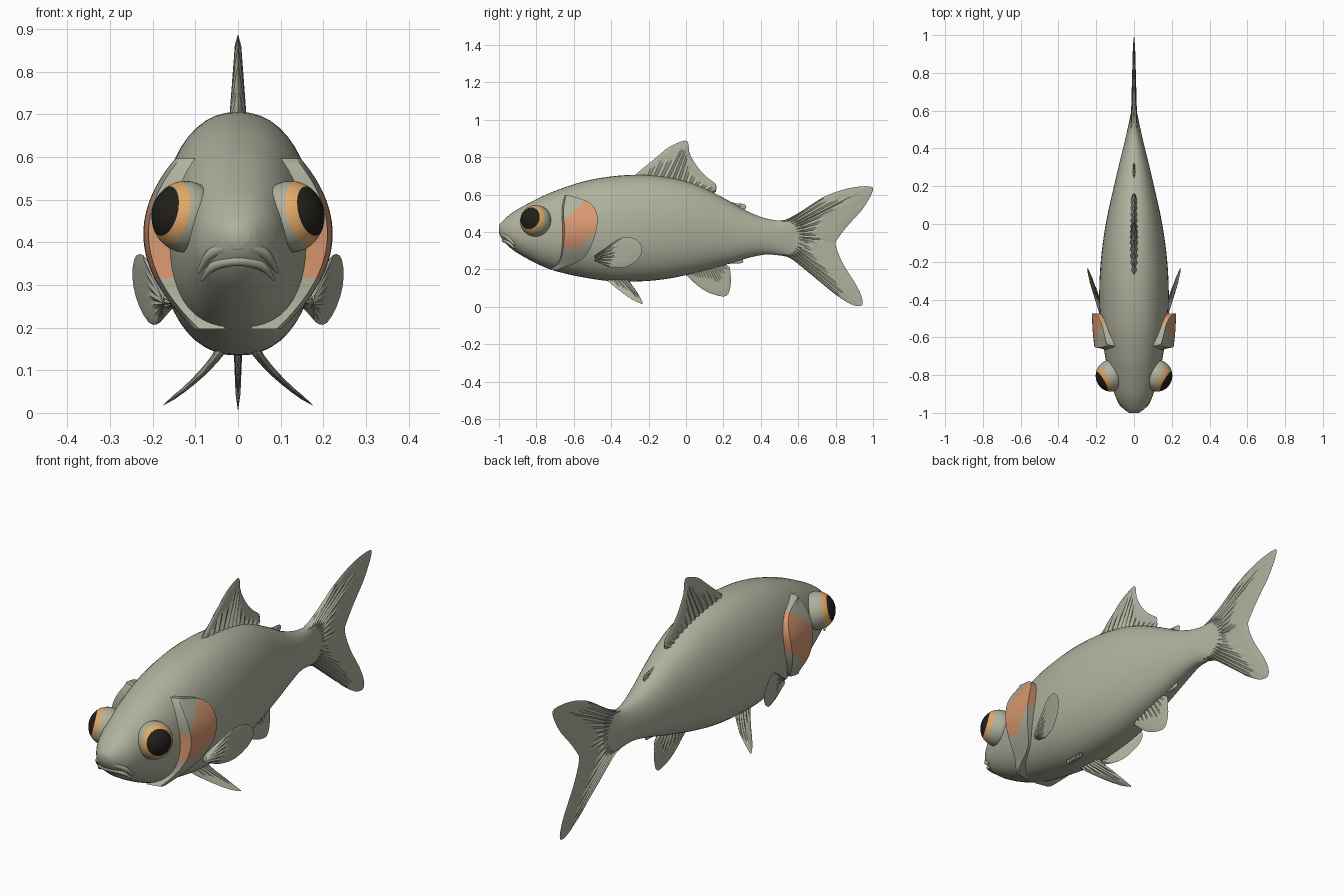
import bpy, bmesh, math
from mathutils import Vector

if "Cube" in bpy.data.objects:
    bpy.data.objects.remove(bpy.data.objects["Cube"])


def material(name, rgb):
    m = bpy.data.materials.new(name)
    m.diffuse_color = (*rgb, 1)
    m.use_nodes = True
    m.node_tree.nodes["Principled BSDF"].inputs["Base Color"].default_value = m.diffuse_color
    return m


GREY = material("olive_grey", (0.43, 0.44, 0.34))
ORANGE = material("gill_orange", (0.70, 0.32, 0.17))
AMBER = material("eye_amber", (0.76, 0.40, 0.14))
BLACK = material("pupil_black", (0.015, 0.014, 0.010))


def spline(pts, n):
    """n + 1 Catmull-Rom samples through the points."""
    p = [Vector(q) for q in pts]
    p = [2 * p[0] - p[1]] + p + [2 * p[-1] - p[-2]]
    out = []
    for i in range(n + 1):
        f = i / n * (len(pts) - 1)
        k = min(int(f), len(pts) - 2)
        t = f - k
        a, b, c, d = p[k:k + 4]
        out.append(0.5 * (2 * b + (c - a) * t + (2 * a - 5 * b + 4 * c - d) * t * t
                          + (3 * b - a - 3 * c + d) * t ** 3))
    return out


def finish(name, bm, mats, angle=40):
    bmesh.ops.remove_doubles(bm, verts=bm.verts, dist=1e-5)
    bmesh.ops.recalc_face_normals(bm, faces=bm.faces)
    me = bpy.data.meshes.new(name)
    bm.to_mesh(me)
    bm.free()
    ob = bpy.data.objects.new(name, me)
    bpy.context.collection.objects.link(ob)
    for m in mats:
        me.materials.append(m)
    bpy.ops.object.select_all(action='DESELECT')
    ob.select_set(True)
    bpy.context.view_layer.objects.active = ob
    bpy.ops.object.shade_smooth_by_angle(angle=math.radians(angle))
    return ob


def grid(bm, rows, closed=False):
    vs = [[bm.verts.new(c) for c in r] for r in rows]
    m = len(vs[0])
    for a, b in zip(vs, vs[1:]):
        for j in range(m if closed else m - 1):
            k = (j + 1) % m
            bm.faces.new((a[j], a[k], b[k], b[j]))
    return vs


# Body: stations of (y, top, bottom, half width)
stations = [(-1.0, .435, .395, .025), (-.985, .455, .365, .048), (-.95, .487, .325, .078),
            (-.9, .522, .287, .103), (-.8, .575, .232, .132), (-.7, .62, .192, .153),
            (-.55, .67, .158, .175), (-.4, .697, .137, .184), (-.25, .706, .136, .180),
            (-.1, .693, .150, .165), (.05, .655, .182, .140), (.2, .583, .222, .106),
            (.32, .515, .258, .078), (.42, .475, .279, .053), (.5, .462, .275, .035),
            (.57, .475, .262, .020), (.63, .490, .255, .010)]
bm = bmesh.new()
rows = []
for y, top, bot, w in spline(stations, 80):
    zc, h = bot + (top - bot) * .48, (top - bot) / 2
    ring = []
    for i in range(48):
        a = math.tau * i / 48
        c, s = math.cos(a), math.sin(a)
        x = w * math.copysign(abs(c) ** .9, c)
        up = (top - zc) if s > 0 else (zc - bot)
        ring.append((x, y, zc + up * math.copysign(abs(s) ** .93, s)))
    rows.append(ring)
vs = grid(bm, rows, True)
bm.faces.new(vs[0])
bm.faces.new(vs[-1])
finish("body", bm, [GREY], 60)


# Lips: tapered tubes arching around the snout
def lip(name, pts, r):
    bm = bmesh.new()
    path = spline(pts, 24)
    rows = []
    for i, p in enumerate(path):
        t = (path[min(i + 1, 24)] - path[max(i - 1, 0)]).normalized()
        side = t.cross(Vector((0, 0, 1))).normalized()
        up = side.cross(t)
        rad = r * (.25 + .75 * math.sin(math.pi * i / 24))
        rows.append([p + rad * (side * math.cos(a) + up * math.sin(a))
                     for a in [math.tau * k / 10 for k in range(10)]])
    vs = grid(bm, rows, True)
    bm.faces.new(vs[0])
    bm.faces.new(vs[-1])
    finish(name, bm, [GREY], 60)


lip("upper_lip", [(-.093, -.915, .33), (-.06, -.957, .375), (0, -.982, .393),
                  (.06, -.957, .375), (.093, -.915, .33)], .017)
lip("lower_lip", [(-.085, -.915, .312), (-.055, -.95, .345), (0, -.972, .358),
                  (.055, -.95, .345), (.085, -.915, .312)], .014)


# Fins: pleated sheets, ribs fanning from a base line to an outline
def fin(name, base, tip, n, t, place=lambda y, z, o: (o, y, z)):
    bm = bmesh.new()
    b, e, m = spline(base, n), spline(tip, n), 8
    for side in (1, -1):
        rows = []
        for i in range(n + 1):
            row = []
            for j in range(m + 1):
                f = j / m
                q = b[i].lerp(e[i], f)
                o = t * (1 - .75 * f) * (1 if i % 2 else .5)
                if i in (0, n) or j == m:
                    o = 0
                row.append(place(q.x, q.y, side * o))
            rows.append(row)
        grid(bm, rows)
    finish(name, bm, [GREY], 35)


fin("dorsal_fin", [(-.27, .68), (-.05, .66), (.13, .60)],
    [(-.28, .70), (-.17, .79), (-.09, .855), (-.01, .888), (.012, .875), (.02, .82),
     (.06, .75), (.11, .695), (.16, .655), (.16, .615)], 26, .022)
fin("rear_dorsal_fin", [(.19, .55), (.28, .51)],
    [(.2, .575), (.26, .555), (.31, .55), (.322, .53), (.30, .505)], 10, .012)
fin("tail_fin", [(.5, .455), (.55, .37), (.5, .28)],
    [(.57, .478), (.64, .525), (.74, .59), (.86, .632), (.97, .645), (1.0, .625),
     (.95, .53), (.87, .44), (.815, .37), (.80, .33), (.84, .23), (.92, .10),
     (.945, .025), (.925, .003), (.86, .025), (.75, .105), (.66, .2), (.57, .262)], 44, .017)
fin("anal_fin", [(.01, .19), (.2, .24)],
    [(0, .17), (.06, .115), (.12, .077), (.19, .056), (.225, .068), (.24, .13), (.235, .21)],
    18, .014)
fin("rear_anal_fin", [(.2, .25), (.28, .28)],
    [(.22, .23), (.27, .232), (.305, .237), (.30, .265)], 8, .010)


# Flap outer surface height
def flap_x(z):
    return .222 - 2.4 * (z - .42) ** 2


flap = [(.197, -.715, -.69), (.25, -.672, -.56), (.33, -.655, -.505), (.42, -.65, -.477),
        (.5, -.655, -.477), (.56, -.65, -.52), (.597, -.64, -.625)]

for s, side in ((1, "right"), (-1, "left")):
    # Paired fins
    def pectoral(y, z, o):
        return (s * (.172 + .3 * (y + .48) + .12 * (z - .3) + o), y - .3 * o, z)

    def pelvic(y, z, o):
        d = .14 - z
        return (s * (.045 + .7 * d + 3 * d * d + .7 * o), y, z + .7 * o)

    fin(side + "_pectoral_fin", [(-.485, .275), (-.485, .245)],
        [(-.46, .29), (-.4, .335), (-.34, .37), (-.275, .365), (-.235, .32), (-.25, .262),
         (-.32, .212), (-.4, .21), (-.46, .235)], 20, .012, pectoral)
    fin(side + "_pelvic_fin", [(-.43, .165), (-.32, .165)],
        [(-.42, .14), (-.36, .09), (-.29, .04), (-.235, .016), (-.235, .03), (-.265, .085),
         (-.31, .14)], 14, .013, pelvic)

    # Gill cover: raised curved plate with orange rim and diagonal orange band
    bm = bmesh.new()
    rows = []
    for z, yf, yr in spline(flap, 36):
        x = flap_x(z)
        row = [(s * (x - .075), yf - .012, z)]
        for k in range(19):
            u = k / 18
            row.append((s * (x - .012 * (1 - u) ** 2), yf + (yr - yf) * u, z))
        row.append((s * (x - .085), yr - .005, z))
        rows.append(row)
    vs = grid(bm, rows)
    bm.faces.new(vs[0])
    bm.faces.new(vs[-1])
    for f in bm.faces:
        c = f.calc_center_median()
        band = (c.z - .42) - (c.y + .56)
        rim = abs(f.normal.x) < .6 and abs(f.normal.y) > .5
        f.material_index = 1 if rim or (-.09 < band < .13 and c.z > .31) else 0
    finish(side + "_gill_cover", bm, [GREY, ORANGE], 35)

    # Eye: sphere with its pole along the gaze, amber ring and black pupil
    bm = bmesh.new()
    bmesh.ops.create_uvsphere(bm, u_segments=40, v_segments=36, radius=.084)
    gaze = Vector((s * .82, -.50, .22)).normalized()
    rot = gaze.to_track_quat('Z', 'Y')
    for v in bm.verts:
        v.co = rot @ v.co
    for f in bm.faces:
        a = math.degrees(f.calc_center_median().angle(gaze))
        f.material_index = 2 if a < 47 else 1 if a < 67 else 0
    for v in bm.verts:
        v.co = Vector((v.co.x * .95 + s * .123, v.co.y - .803, v.co.z + .46))
    finish(side + "_eye", bm, [GREY, AMBER, BLACK], 60)
